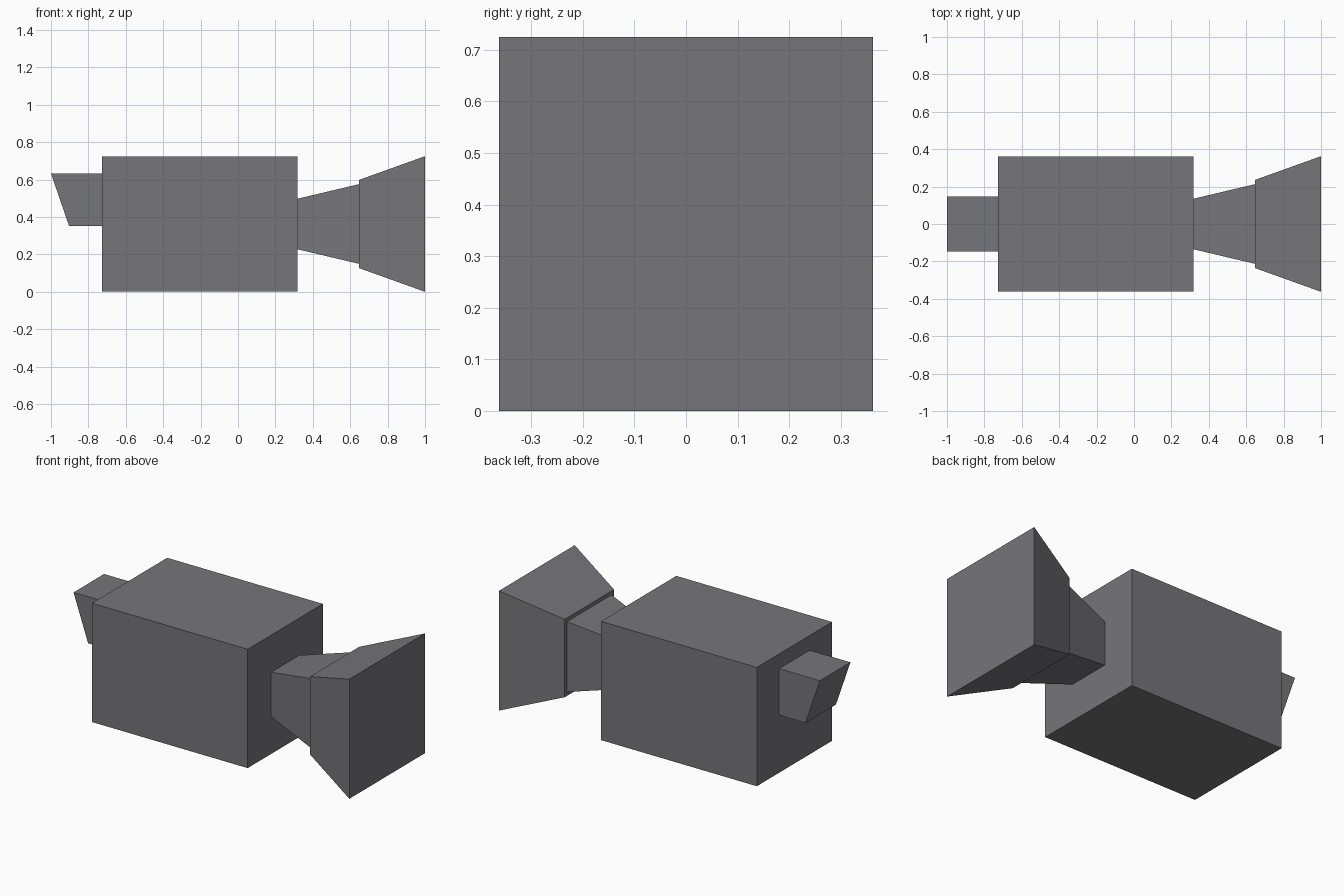
import bpy, bmesh

if "Cube" in bpy.data.objects:
    bpy.data.objects.remove(bpy.data.objects["Cube"])

grey = bpy.data.materials.new("dark grey")
grey.diffuse_color = (0.18, 0.177, 0.192, 1)
grey.use_nodes = True
grey.node_tree.nodes["Principled BSDF"].inputs["Base Color"].default_value = grey.diffuse_color

CZ = 0.3625  # height of the lens axis


def block(name, left, right):
    """Closed block between two rectangles facing x: (x, half_y, z_low, z_high)."""
    bm = bmesh.new()
    rings = []
    for x_low, x_high, hy, z0, z1 in (left, right):
        rings.append([bm.verts.new(p) for p in
                      ((x_low, -hy, z0), (x_low, hy, z0), (x_high, hy, z1), (x_high, -hy, z1))])
    a, b = rings
    bm.faces.new(a)
    bm.faces.new(b)
    for i in range(4):
        j = (i + 1) % 4
        bm.faces.new((a[i], a[j], b[j], b[i]))
    bmesh.ops.recalc_face_normals(bm, faces=bm.faces)
    mesh = bpy.data.meshes.new(name)
    bm.to_mesh(mesh)
    bm.free()
    mesh.materials.append(grey)
    ob = bpy.data.objects.new(name, mesh)
    bpy.context.collection.objects.link(ob)


def square(x, half):
    """Upright square section centred on the lens axis."""
    return (x, x, half, CZ - half, CZ + half)


# main box
block("camera_body", square(-0.727, 0.36), square(0.317, 0.36))
# tapered lens and wider flared hood
block("lens_barrel", square(0.317, 0.135), square(0.648, 0.213))
block("lens_hood", square(0.648, 0.236), square(1.0, 0.3625))
# viewfinder with a slanted back end
block("viewfinder", (-0.903, -1.0, 0.146, 0.351, 0.633), (-0.727, -0.727, 0.146, 0.351, 0.633))
